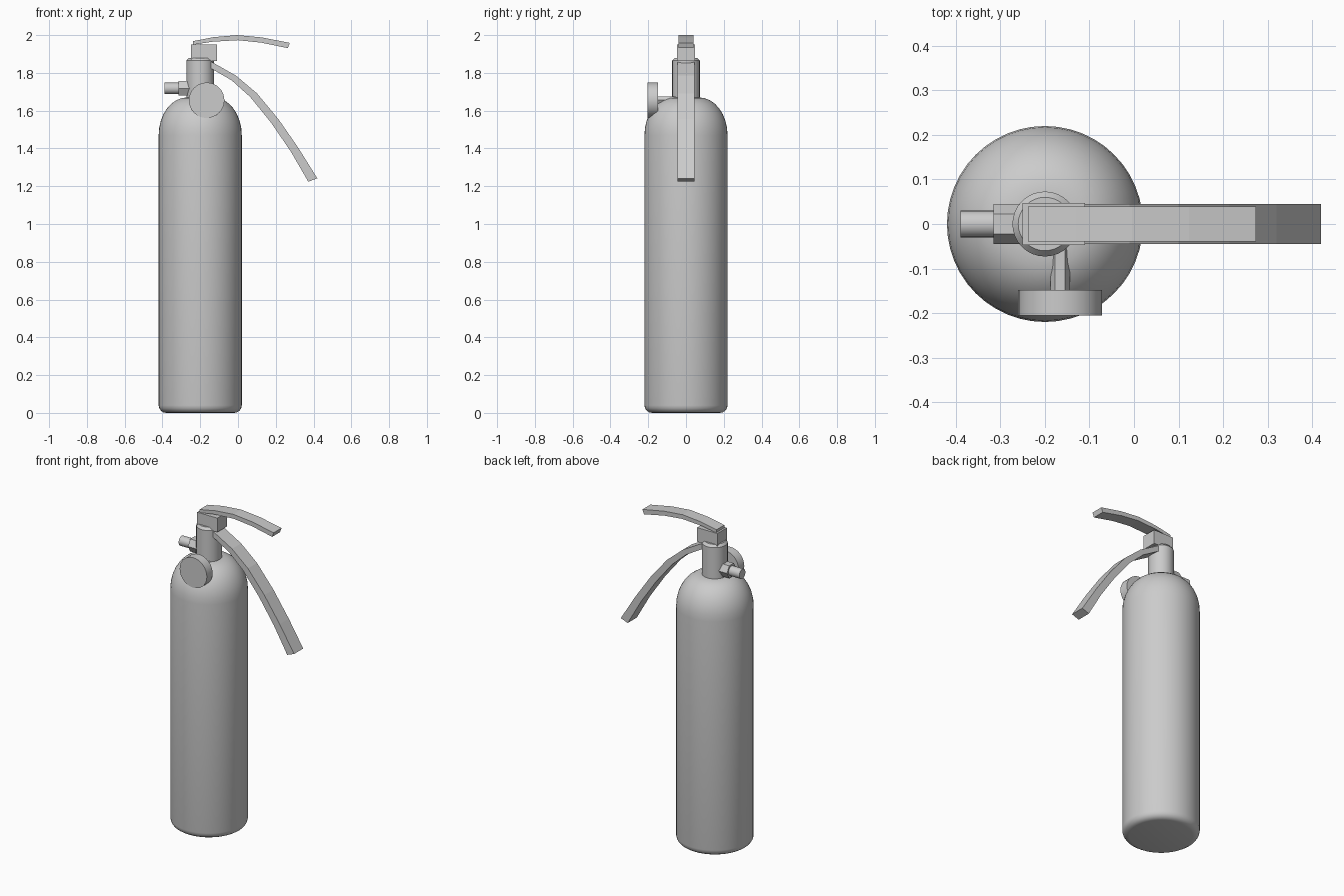
import bpy, bmesh, math
from mathutils import Matrix, Vector

cube = bpy.data.objects.get("Cube")
if cube:
    bpy.data.objects.remove(cube, do_unlink=True)

grey = bpy.data.materials.new("plain grey")
grey.use_nodes = True
grey.diffuse_color = (0.6, 0.6, 0.6, 1)
grey.node_tree.nodes["Principled BSDF"].inputs["Base Color"].default_value = grey.diffuse_color

AXIS = -0.2  # x of the tank's centre line


def finish(name, bm, smooth=False):
    bmesh.ops.recalc_face_normals(bm, faces=bm.faces)
    mesh = bpy.data.meshes.new(name)
    bm.to_mesh(mesh)
    bm.free()
    mesh.materials.append(grey)
    obj = bpy.data.objects.new(name, mesh)
    bpy.context.collection.objects.link(obj)
    if smooth:
        bpy.ops.object.select_all(action='DESELECT')
        obj.select_set(True)
        bpy.context.view_layer.objects.active = obj
        bpy.ops.object.shade_smooth_by_angle(angle=math.radians(35))
    return obj


def lathe(name, profile, sides):
    """Closed solid turned around the tank axis from (radius, z) points."""
    bm = bmesh.new()
    rings = []
    for r, z in profile:
        rings.append([bm.verts.new((AXIS + r * math.cos(2 * math.pi * i / sides),
                                    r * math.sin(2 * math.pi * i / sides), z))
                      for i in range(sides)])
    for low, high in zip(rings, rings[1:]):
        for i in range(sides):
            j = (i + 1) % sides
            bm.faces.new((low[i], low[j], high[j], high[i]))
    bm.faces.new(rings[0])
    bm.faces.new(rings[-1])
    return finish(name, bm, True)


def rod(name, start, end, radius, sides, spin=0, smooth=True):
    """Cylinder between two points."""
    a, b = Vector(start), Vector(end)
    turn = (b - a).to_track_quat('Z', 'Y').to_matrix().to_4x4()
    bm = bmesh.new()
    bmesh.ops.create_cone(bm, cap_ends=True, segments=sides, radius1=radius,
                          radius2=radius, depth=(b - a).length,
                          matrix=Matrix.Translation((a + b) / 2) @ turn
                          @ Matrix.Rotation(spin, 4, 'Z'))
    return finish(name, bm, smooth)


def lever(name, top, bottom, half_width):
    """Bent bar from matching top and bottom (x, z) side outlines."""
    bm = bmesh.new()
    loops = [[bm.verts.new((x, y, z)) for (x, z), y in
              ((t, -half_width), (t, half_width), (b, half_width), (b, -half_width))]
             for t, b in zip(top, bottom)]
    for p, q in zip(loops, loops[1:]):
        for i in range(4):
            j = (i + 1) % 4
            bm.faces.new((p[i], p[j], q[j], q[i]))
    bm.faces.new(loops[0])
    bm.faces.new(loops[-1])
    return finish(name, bm)


# Tank with rounded foot and domed shoulder
foot = [(0.18 + 0.04 * math.sin(a), 0.04 - 0.04 * math.cos(a))
        for a in (math.pi / 2 * i / 4 for i in range(5))]
dome = [(0.07 + 0.15 * math.cos(a), 1.47 + 0.2 * math.sin(a))
        for a in (math.pi / 2 * i / 8 for i in range(9))]
lathe("tank", foot + dome, 48)

# Valve neck with a chamfered top
lathe("valve_neck", [(0.073, 1.6), (0.073, 1.865), (0.06, 1.88)], 32)

# Block that carries the upper lever
bm = bmesh.new()
bmesh.ops.create_cube(bm, size=1, matrix=Matrix.Translation((-0.18, 0, 1.907))
                      @ Matrix.Diagonal((0.14, 0.094, 0.088, 1)))
finish("lever_block", bm)

# Levers
lever("upper_lever",
      [(-0.238, 1.968), (-0.13, 1.989), (-0.005, 2.0), (0.124, 1.988), (0.274, 1.959)],
      [(-0.238, 1.949), (-0.135, 1.965), (0.0, 1.973), (0.124, 1.96), (0.264, 1.931)],
      0.039)
lever("lower_handle",
      [(-0.17, 1.868), (-0.13, 1.853), (-0.01, 1.785), (0.1, 1.692),
       (0.214, 1.555), (0.32, 1.402), (0.42, 1.242)],
      [(-0.18, 1.835), (-0.145, 1.825), (-0.033, 1.76), (0.065, 1.672),
       (0.177, 1.534), (0.28, 1.383), (0.372, 1.224)],
      0.045)

# Pressure gauge on its stem
rod("gauge_stem", (-0.166, -0.02, 1.657), (-0.166, -0.16, 1.657), 0.022, 6, math.pi / 6, False)
rod("gauge", (-0.166, -0.148, 1.655), (-0.166, -0.205, 1.655), 0.094, 32)

# Hose outlet: hexagonal nut and round tip
rod("outlet_nut", (-0.2, 0, 1.718), (-0.315, 0, 1.718), 0.045, 6, math.pi / 2, False)
rod("outlet_tip", (-0.3, 0, 1.718), (-0.39, 0, 1.718), 0.03, 24)
